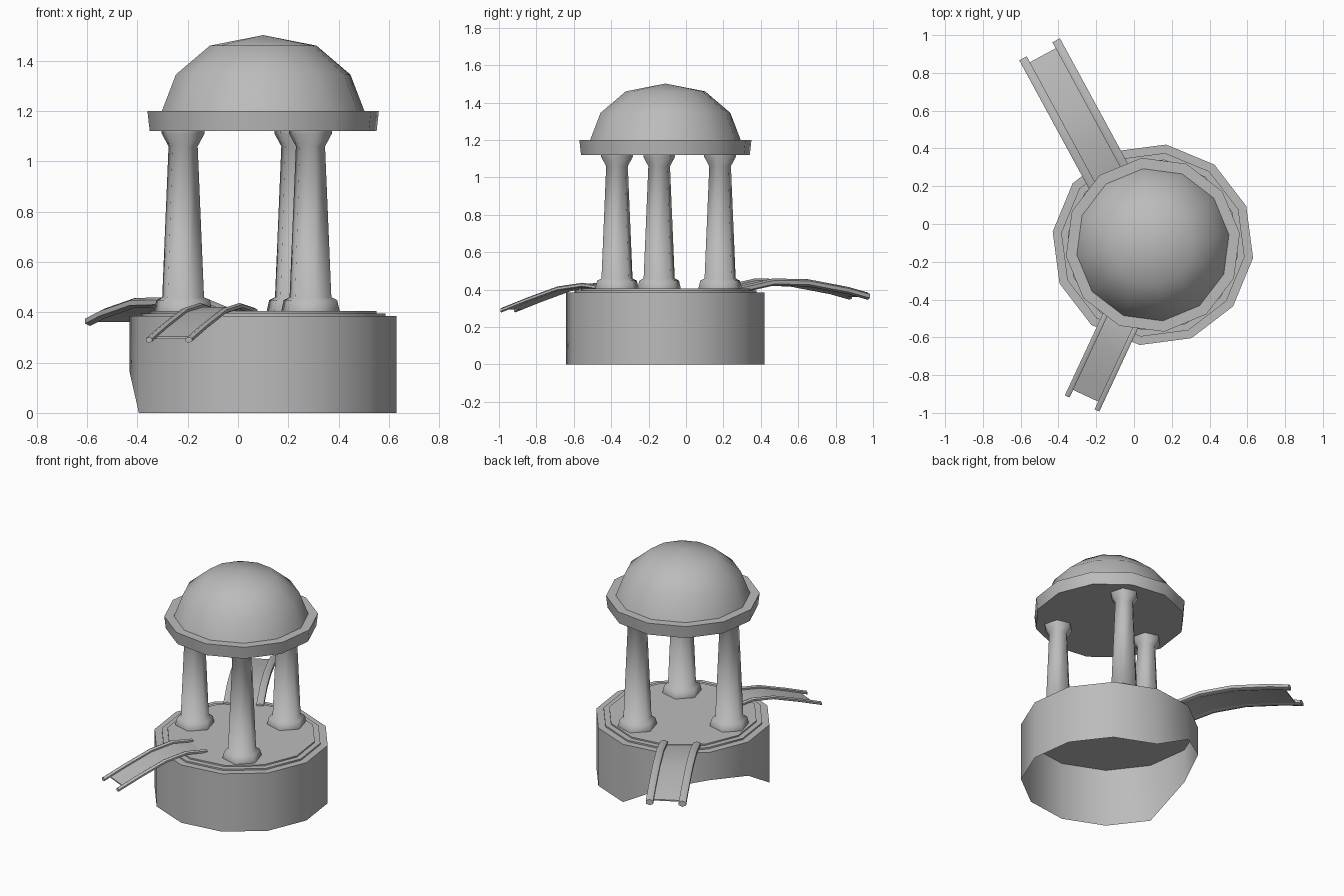
import bpy, bmesh, math
from mathutils import Vector

if "Cube" in bpy.data.objects:
    bpy.data.objects.remove(bpy.data.objects["Cube"], do_unlink=True)

stone = bpy.data.materials.new("grey_stone")
stone.use_nodes = True
grey = (0.5, 0.5, 0.5, 1)
stone.diffuse_color = grey
stone.node_tree.nodes["Principled BSDF"].inputs["Base Color"].default_value = grey

CENTRE = Vector((0.10, -0.11, 0))


def finish(name, bm, angle):
    bmesh.ops.recalc_face_normals(bm, faces=bm.faces)
    mesh = bpy.data.meshes.new(name)
    bm.to_mesh(mesh)
    bm.free()
    mesh.materials.append(stone)
    obj = bpy.data.objects.new(name, mesh)
    bpy.context.collection.objects.link(obj)
    bpy.ops.object.select_all(action="DESELECT")
    obj.select_set(True)
    bpy.context.view_layer.objects.active = obj
    bpy.ops.object.shade_smooth_by_angle(angle=math.radians(angle))
    return obj


def bridge(bm, a, b):
    for i in range(len(a)):
        j = (i + 1) % len(a)
        bm.faces.new((a[i], a[j], b[j], b[i]))


def lathe(name, profile, sides, turn, centre, angle=40, bottom=True):
    """Turn a (radius, height) profile; a zero radius makes a tip."""
    bm = bmesh.new()
    rings = []
    for r, z in profile:
        ring = []
        for i in range(sides):
            t = math.radians(turn + 360 * i / sides)
            ring.append(bm.verts.new((centre.x + r * math.cos(t),
                                      centre.y + r * math.sin(t), z)))
        rings.append(ring)
    for a, b in zip(rings, rings[1:]):
        bridge(bm, a, b)
    bm.faces.new(rings[-1])
    if bottom:
        bm.faces.new(rings[0])
    bmesh.ops.remove_doubles(bm, verts=bm.verts, dist=0.0005)
    return finish(name, bm, angle)


# Hollow drum with its lower edge raised at the back right
drum = lathe("base_drum", [(0.535, 0), (0.535, 0.385)], 12, -7.5, CENTRE, bottom=False)
raised = {4: 0.15, 5: 0.20, 6: 0.16}
for i, z in raised.items():
    drum.data.vertices[i].co.z = z

# Stepped floor
lathe("floor_step", [(0.49, 0.386), (0.49, 0.396)], 12, -7.5, CENTRE)
lathe("floor", [(0.455, 0.387), (0.455, 0.405)], 12, -7.5, CENTRE)

# Three columns
shaft = [(0.119, 0.39), (0.119, 0.41), (0.110, 0.448), (0.086, 0.46),
         (0.060, 1.06), (0.088, 1.11), (0.088, 1.125)]
for i, side in enumerate(("front", "back", "right")):
    t = math.radians(-54 + 120 * i)
    spot = CENTRE + 0.32 * Vector((math.cos(t), math.sin(t), 0))
    lathe(side + "_column", shaft, 6, -15, spot, angle=62)

# Roof
lathe("roof_rim", [(0.455, 1.12), (0.464, 1.2)], 12, 7.5, CENTRE)
lathe("dome", [(0.408, 1.195), (0.35, 1.345), (0.214, 1.46), (0, 1.502)],
      12, 7.5, CENTRE, angle=50)


def sweep(bm, path, side, offset, half_w, half_h, sides):
    """Sweep a flat oval of few sides along a path, shifted sideways."""
    rings = []
    for p in path:
        ring = []
        for i in range(sides):
            t = 2 * math.pi * (i + 0.5) / sides
            ring.append(bm.verts.new(p + side * (offset + half_w * math.cos(t))
                                     + Vector((0, 0, half_h * math.sin(t)))))
        rings.append(ring)
    for a, b in zip(rings, rings[1:]):
        bridge(bm, a, b)
    bm.faces.new(rings[0])
    bm.faces.new(rings[-1])


def ramp(name, end, heading, steps, gauge, rail):
    """Arched ramp from its outer end inward; steps are (distance, height)."""
    t = math.radians(heading)
    out = Vector((math.cos(t), math.sin(t), 0))
    side = Vector((-out.y, out.x, 0))
    path = [Vector((end[0], end[1], z)) - out * d for d, z in steps]
    bm = bmesh.new()
    for s in (-1, 1):
        sweep(bm, path, side, s * gauge, rail, rail * 0.75, 6)
    finish(name + "_rails", bm, 62)
    # Deck between the rails, a little shorter at the outer end
    drop = Vector((0, 0, -0.008))
    deck = [p + drop for p in path]
    deck[0] = deck[0].lerp(deck[1], 0.3)
    bm = bmesh.new()
    sweep(bm, deck, side, 0, gauge * math.sqrt(2), 0.006, 4)
    finish(name + "_deck", bm, 40)


ramp("back_ramp", (-0.50, 0.925), 118.5,
     [(0, 0.365), (0.12, 0.395), (0.37, 0.437), (0.58, 0.44), (0.78, 0.40)], 0.10, 0.026)
ramp("front_ramp", (-0.275, -0.95), 245,
     [(0, 0.29), (0.15, 0.345), (0.33, 0.405), (0.48, 0.425), (0.62, 0.405)], 0.087, 0.016)
